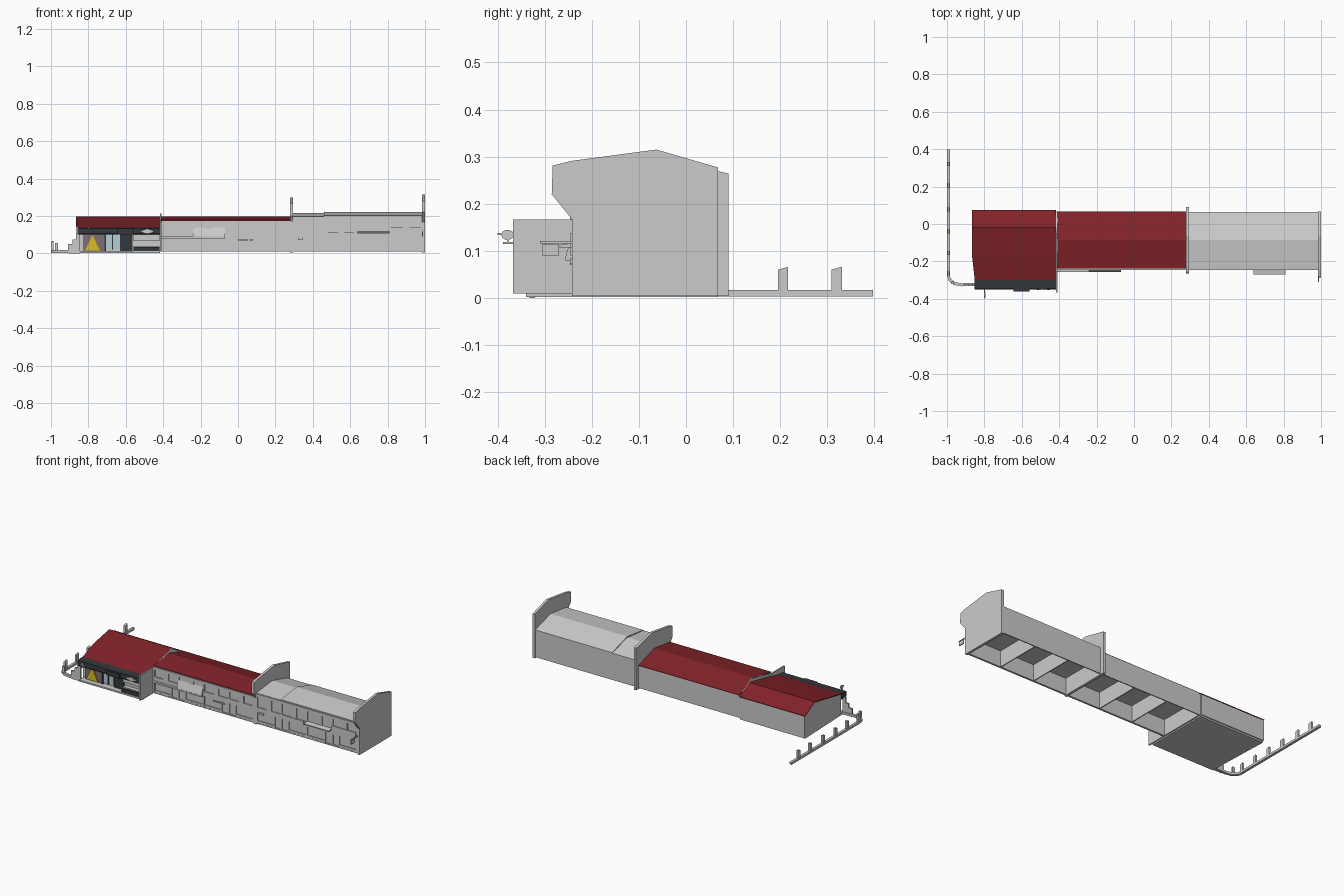
import bpy, bmesh, math
from mathutils import Vector

if "Cube" in bpy.data.objects:
    bpy.data.objects.remove(bpy.data.objects["Cube"])


def material(name, rgb):
    m = bpy.data.materials.new(name)
    m.diffuse_color = (*rgb, 1)
    m.use_nodes = True
    m.node_tree.nodes["Principled BSDF"].inputs["Base Color"].default_value = m.diffuse_color
    return m


RED = material("red_roofing", (0.22, 0.016, 0.022))
DARK = material("dark_paint", (0.035, 0.04, 0.045))
YELLOW = material("yellow_paint", (0.7, 0.5, 0.02))
BLUE = material("pale_glass", (0.45, 0.62, 0.68))
BROWN = material("muted_panel", (0.2, 0.16, 0.18))


def finish(name, bm, mat=None):
    bmesh.ops.recalc_face_normals(bm, faces=bm.faces[:])
    me = bpy.data.meshes.new(name)
    bm.to_mesh(me)
    bm.free()
    ob = bpy.data.objects.new(name, me)
    bpy.context.collection.objects.link(ob)
    if mat:
        me.materials.append(mat)
    return ob


def add_box(bm, x, y, z):
    v = [bm.verts.new((a, b, c)) for c in z for a, b in
         ((x[0], y[0]), (x[1], y[0]), (x[1], y[1]), (x[0], y[1]))]
    for f in ((0, 1, 2, 3), (4, 5, 6, 7), (0, 1, 5, 4), (1, 2, 6, 5), (2, 3, 7, 6), (3, 0, 4, 7)):
        bm.faces.new([v[i] for i in f])


def boxes(name, items, mat=None):
    bm = bmesh.new()
    for it in items:
        add_box(bm, *it)
    return finish(name, bm, mat)


def prism(name, pts, a, b, mat=None, axis="x"):
    """Extrude a (y,z) profile along x, or an (x,z) profile along y."""
    bm = bmesh.new()
    place = (lambda p, t: (t, *p)) if axis == "x" else (lambda p, t: (p[0], t, p[1]))
    lo, hi = ([bm.verts.new(place(p, t)) for p in pts] for t in (a, b))
    bm.faces.new(lo)
    bm.faces.new(hi)
    n = len(pts)
    for i in range(n):
        j = (i + 1) % n
        bm.faces.new((lo[i], lo[j], hi[j], hi[i]))
    return finish(name, bm, mat)


def roof(name, top, a, b, mat=None, t=0.004):
    return prism(name, top + [(y, z - t) for y, z in reversed(top)], a, b, mat)


def taper_corner(ob):
    for v in ob.data.vertices:
        if v.co.y < -0.25 and v.co.x < -0.8:
            v.co.x += 0.015


# Tall party walls with oversailing front shoulder
prism("end_wall", [(-.242, .004), (-.242, .167), (-.285, .22), (-.283, .281), (-.243, .291),
                   (-.063, .315), (.068, .277), (.068, .004)], .985, 1)
prism("middle_party_wall", [(-.242, .004), (-.242, .167), (-.264, .2), (-.262, .268), (-.225, .277),
                            (-.063, .3), (.09, .264), (.09, .004)], .277, .293)
prism("left_party_wall", [(-.367, .01), (-.367, .167), (-.242, .167), (-.05, .212),
                          (.0, .18), (.068, .14), (.068, .01)], -.418, -.410)

# Roofs of the long terrace, high at the front and falling to the rear
roof("middle_roof", [(-.238, .178), (-.085, .197), (.067, .15)], -.412, .277, RED)
roof("right_roof_low", [(-.24, .198), (-.085, .215), (.064, .175)], .293, .46)
roof("right_roof_high", [(-.24, .202), (-.085, .221), (.064, .178)], .46, .985)

# Rear walls, ceiling and cross partitions of the open-bottomed terrace
boxes("middle_shell", [((-.41, .277), (.061, .067), (.01, .147)), ((-.41, .277), (-.23, .061), (.11, .114))])
boxes("right_shell", [((.293, .985), (.058, .064), (.01, .174)), ((.293, .985), (-.23, .058), (.11, .114))])
boxes("partitions", [((x - .003, x + .003), (-.23, .058), (.01, .11))
                     for x in (-.18, .05, .52, .755)])


# Street fronts: glazing sheet just behind piers, bands and mullions
def facade(name, x0, x1, bays, eave):
    boxes(name + "_glazing", [((x0, x1), (-.236, -.23), (.01, eave - .004))])
    up = eave - .022
    parts = [((x0, x1), (-.242, -.236), z) for z in
             ((.01, .018), (.084, .112), (up, eave - .006))]
    w = (x1 - x0) / bays
    for i in range(bays + 1):
        x = min(max(x0 + i * w, x0 + .005), x1 - .005)
        parts.append(((x - .005, x + .005), (-.242, -.236), (.018, up)))
    for i in range(bays):
        x = x0 + i * w
        door = .28 if i % 2 else .72
        parts.append(((x + door * w - .003, x + door * w + .003), (-.241, -.236), (.018, .084)))
        # Solid upper wall between two broad windows
        parts.append(((x + .4 * w, x + .6 * w), (-.242, -.236), (.112, up)))
        a, b = ((.28, 1) if i % 2 else (0, .72))
        parts.append(((x + a * w, x + b * w), (-.241, -.236), (.018, .03)))
    boxes(name + "_frames", parts)
    boxes(name + "_gutter", [((x0, x1), (-.246, -.238), (eave - .012, eave - .004))])


facade("middle_front", -.41, .277, 4, .178)
facade("right_front", .293, .985, 4, .2)

# Canopies and sign boards on the terrace
boxes("terrace_canopy", [((-.41, -.07), (-.256, -.24), (.08, .089))])
prism("sloped_awning", [(-.24, .137), (-.255, .092), (-.255, .088), (-.24, .088)], -.24, -.07)
prism("right_canopy", [(-.24, .117), (-.27, .112), (-.27, .106), (-.24, .108)], .64, .81)
boxes("sign_boards", [((.81, .975), (-.246, -.24), (.106, .137)), ((0, .08), (-.246, -.24), (.07, .076)),
                      ((.32, .345), (-.246, -.24), (.072, .085)), ((.48, .62), (-.245, -.24), (.09, .112))])
boxes("end_hanging_sign", [((.984, .99), (-.31, -.242), (.116, .121)), ((.984, .99), (-.306, -.27), (.09, .114))])

# Left corner shop: base, body and roof
taper_corner(boxes("shop_base", [((-.862, -.418), (-.34, .068), (.002, .012))]))
body = prism("shop_body", [(-.3, .012), (.074, .012), (.074, .14), (-.02, .19), (-.3, .13)], -.863, -.418)
taper_corner(body)
shop_roof = roof("shop_roof", [(-.303, .137), (-.17, .168), (-.02, .197), (.075, .145)], -.866, -.418, RED)
taper_corner(shop_roof)
prism("shop_fascia", [(-.3, .1), (-.345, .1), (-.35, .106), (-.348, .134), (-.3, .138)], -.852, -.418, DARK)

# Shop front panels
boxes("shop_panel", [((-.83, -.715), (-.307, -.3), (.012, .1))], BROWN)
prism("yellow_triangle", [(-.818, .016), (-.738, .016), (-.778, .098)], -.315, -.307, YELLOW, "y")
boxes("shop_window", [((-.708, -.635), (-.306, -.3), (.025, .1))], BLUE)
boxes("shop_doors", [((-.63, -.565), (-.308, -.3), (.012, .1)), ((-.674, -.668), (-.309, -.3), (.02, .1)),
                     ((-.715, -.706), (-.312, -.3), (.012, .1))], DARK)
boxes("shop_stall", [((-.56, -.42), (-.335, -.3), (.012, .034)), ((-.645, -.56), (-.36, -.345), (.102, .132))], DARK)
boxes("shop_counter", [((-.56, -.42), (-.325, -.3), (.034, .04)), ((-.56, -.42), (-.32, -.3), (.066, .1))])
prism("diamond_plaque", [(-.52, .117), (-.485, .104), (-.45, .117), (-.485, .13)], -.354, -.346, None, "y")

# Projecting round sign on a bracket
boxes("sign_bracket", [((-.801, -.796), (-.388, -.345), (.115, .119)), ((-.8, -.797), (-.38, -.377), (.117, .13)),
                       ((-.8, -.797), (-.4, -.365), (.134, .138))])
prism("round_sign", [(-.379 + .013 * math.cos(k * math.pi / 5), .134 + .011 * math.sin(k * math.pi / 5))
                     for k in range(10)], -.802, -.795)

# Boundary kerb following a path that curves round the corner
path = [Vector(p) for p in ((-.992, .397), (-.992, -.28), (-.985, -.3), (-.96, -.318), (-.925, -.325), (-.85, -.322))]
bm = bmesh.new()
rings = []
for i, p in enumerate(path):
    d = (path[min(i + 1, len(path) - 1)] - path[max(i - 1, 0)]).normalized()
    if i == 0:
        d = Vector((0, -1))
    n = Vector((-d.y, d.x)) * .008
    rings.append([bm.verts.new((*(p + n * s), z)) for s, z in ((-1, 0.003), (1, 0.003), (1, .017), (-1, .017))])
for r, s in zip(rings, rings[1:]):
    for k in range(4):
        bm.faces.new((r[k], r[(k + 1) % 4], s[(k + 1) % 4], s[k]))
bm.faces.new(rings[0])
bm.faces.new(rings[-1])
finish("kerb", bm)

# Slant-topped posts on the kerb
for y in (.32, .206, .078, -.04, -.155, -.265):
    prism("kerb_post", [(y - .011, .015), (y + .011, .015), (y + .011, .066), (y - .011, .06)], -.998, -.986)
boxes("corner_posts", [((-.978, -.962), (-.32, -.308), (.015, .055)), ((-.91, -.89), (-.332, -.32), (.015, .05))])

# Stepped wall rising to the shop
prism("stepped_wall", [(-.905, .0), (-.905, .05), (-.885, .05), (-.885, .075), (-.865, .075),
                       (-.865, .108), (-.845, .108), (-.845, .0)], -.332, -.32, None, "y")
